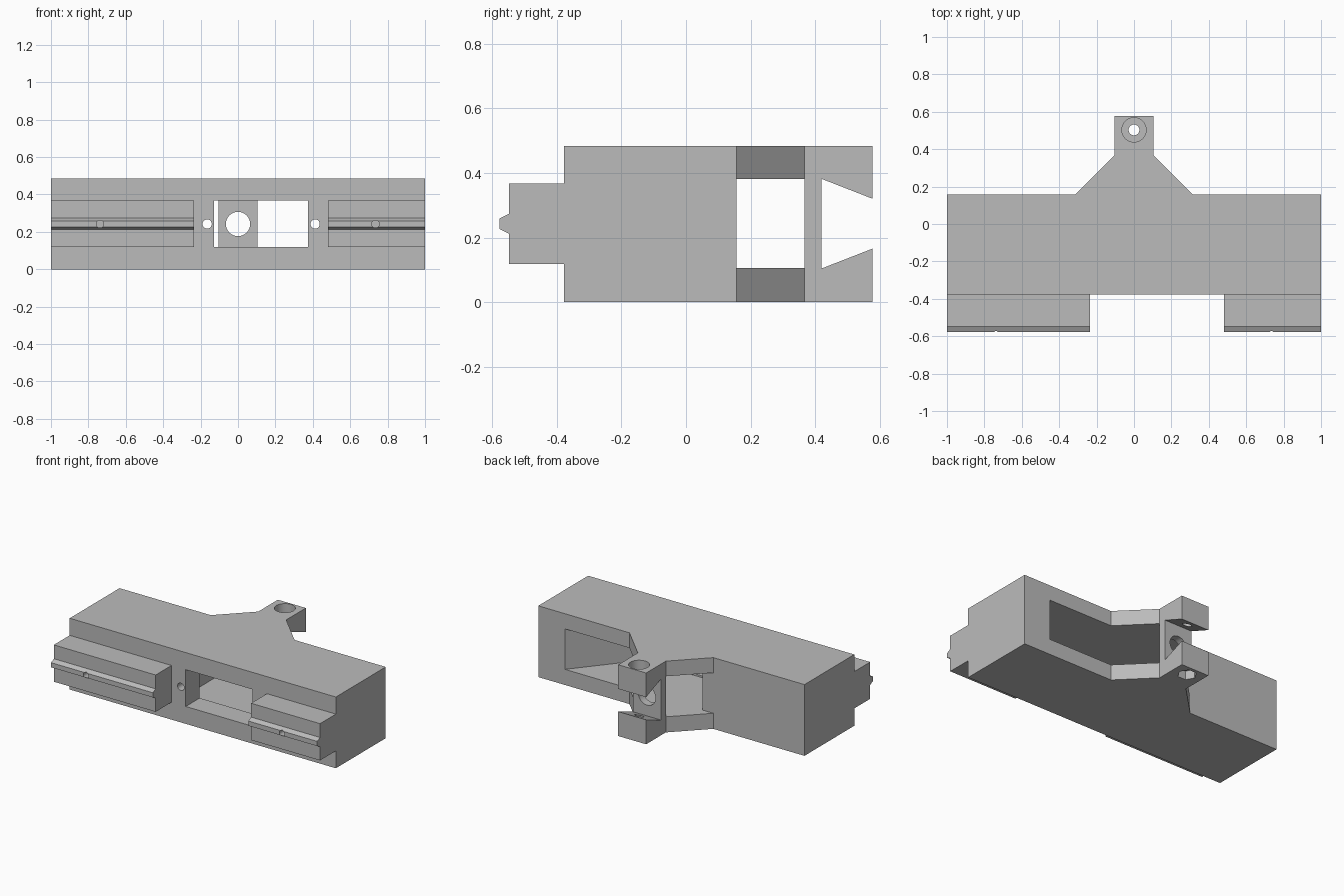
import bpy, bmesh, math
from mathutils import Vector

cube = bpy.data.objects.get("Cube")
if cube:
    bpy.data.objects.remove(cube, do_unlink=True)

grey = bpy.data.materials.new("plain grey")
grey.use_nodes = True
GREY = (0.5, 0.5, 0.5, 1)
grey.diffuse_color = GREY
grey.node_tree.nodes["Principled BSDF"].inputs["Base Color"].default_value = GREY


def prism(name, outline, axis, start, end):
    """Extrude an outline along z (points x, y) or along x (points y, z)."""
    bm = bmesh.new()
    place = {"z": lambda p: (p[0], p[1], start), "x": lambda p: (start, p[0], p[1]),
             "y": lambda p: (p[0], start, p[1])}[axis]
    face = bm.faces.new([bm.verts.new(place(p)) for p in outline])
    grown = bmesh.ops.extrude_face_region(bm, geom=[face])["geom"]
    step = Vector([end - start if a == axis else 0 for a in "xyz"])
    bmesh.ops.translate(bm, vec=step, verts=[v for v in grown if isinstance(v, bmesh.types.BMVert)])
    bmesh.ops.recalc_face_normals(bm, faces=bm.faces)
    mesh = bpy.data.meshes.new(name)
    bm.to_mesh(mesh)
    bm.free()
    mesh.materials.append(grey)
    obj = bpy.data.objects.new(name, mesh)
    bpy.context.collection.objects.link(obj)
    return obj


def ring(u, v, radius, sides):
    return [(u + radius * math.cos(math.tau * i / sides),
             v + radius * math.sin(math.tau * i / sides)) for i in range(sides)]


def rect(u0, u1, v0, v1):
    return [(u0, v0), (u1, v0), (u1, v1), (u0, v1)]


def combine(target, other, operation):
    mod = target.modifiers.new(operation.lower(), "BOOLEAN")
    mod.operation, mod.solver, mod.object = operation, "EXACT", other
    bpy.context.view_layer.objects.active = target
    bpy.ops.object.modifier_apply(modifier=mod.name)
    bpy.data.objects.remove(other, do_unlink=True)


HEIGHT, MID = 0.484, 0.242
FRONT, BACK, TIP = -0.378, 0.157, 0.578

# Main block with the flared hinge arm at the back
half = [(0.105, TIP), (0.105, 0.367), (0.315, BACK), (1, BACK), (1, FRONT)]
outline = half + [(-x, y) for x, y in reversed(half)]
body = prism("housing_body", outline, "z", 0, HEIGHT)

# Ridged front rails, one each side of the window
rail = [(FRONT + 0.05, 0.118), (-0.548, 0.118), (-0.548, 0.212), (-0.578, 0.227)]
rail += [(y, 2 * 0.243 - z) for y, z in reversed(rail)]
for x0, x1 in ((-1, -0.235), (0.482, 1)):
    combine(body, prism("rail", rail, "x", x0, x1), "UNION")

cutters = [
    # Inner chamber, slanted on the left, running out between the flared plates
    prism("chamber", [(-0.235, -0.228), (0.482, -0.228), (0.8, BACK), (0.8, 0.367),
                      (-0.4, 0.367), (-0.4, BACK), (-0.235, BACK)], "z", 0.106, 0.381),
    # Front window
    prism("window", rect(-0.128, 0.375, 0.118, 0.368), "y", -0.45, -0.2),
    # Dovetail notch in the hinge end
    prism("notch", [(0.419, 0.104), (TIP, 0.166), (0.65, 0.194), (0.65, 0.292),
                    (TIP, 0.32), (0.419, 0.382)], "x", -0.2, 0.2),
    # Round hole through the hinge wall
    prism("wall_hole", ring(0, MID, 0.065, 48), "y", 0.3, 0.45),
    # Pin hole, screw head recess above and nut recess below
    prism("pin_hole", ring(0, 0.503, 0.029, 32), "z", -0.1, 0.6),
    prism("head_recess", ring(0, 0.503, 0.065, 48), "z", HEIGHT - 0.06, 0.6),
    prism("nut_recess", ring(0, 0.503, 0.06, 6), "z", -0.1, 0.06),
]
# Small holes beside the window and blind holes in the rail ridges
for x in (-0.165, 0.412):
    cutters.append(prism("side_hole", ring(x, MID, 0.025, 24), "y", -0.45, -0.2))
for x in (-0.738, 0.735):
    cutters.append(prism("ridge_hole", ring(x, MID, 0.02, 24), "y", -0.65, -0.45))
for cutter in cutters:
    combine(body, cutter, "DIFFERENCE")

# Smooth the round holes and keep the corners sharp
bpy.ops.object.select_all(action="DESELECT")
body.select_set(True)
bpy.context.view_layer.objects.active = body
bpy.ops.object.shade_smooth_by_angle(angle=math.radians(30))
